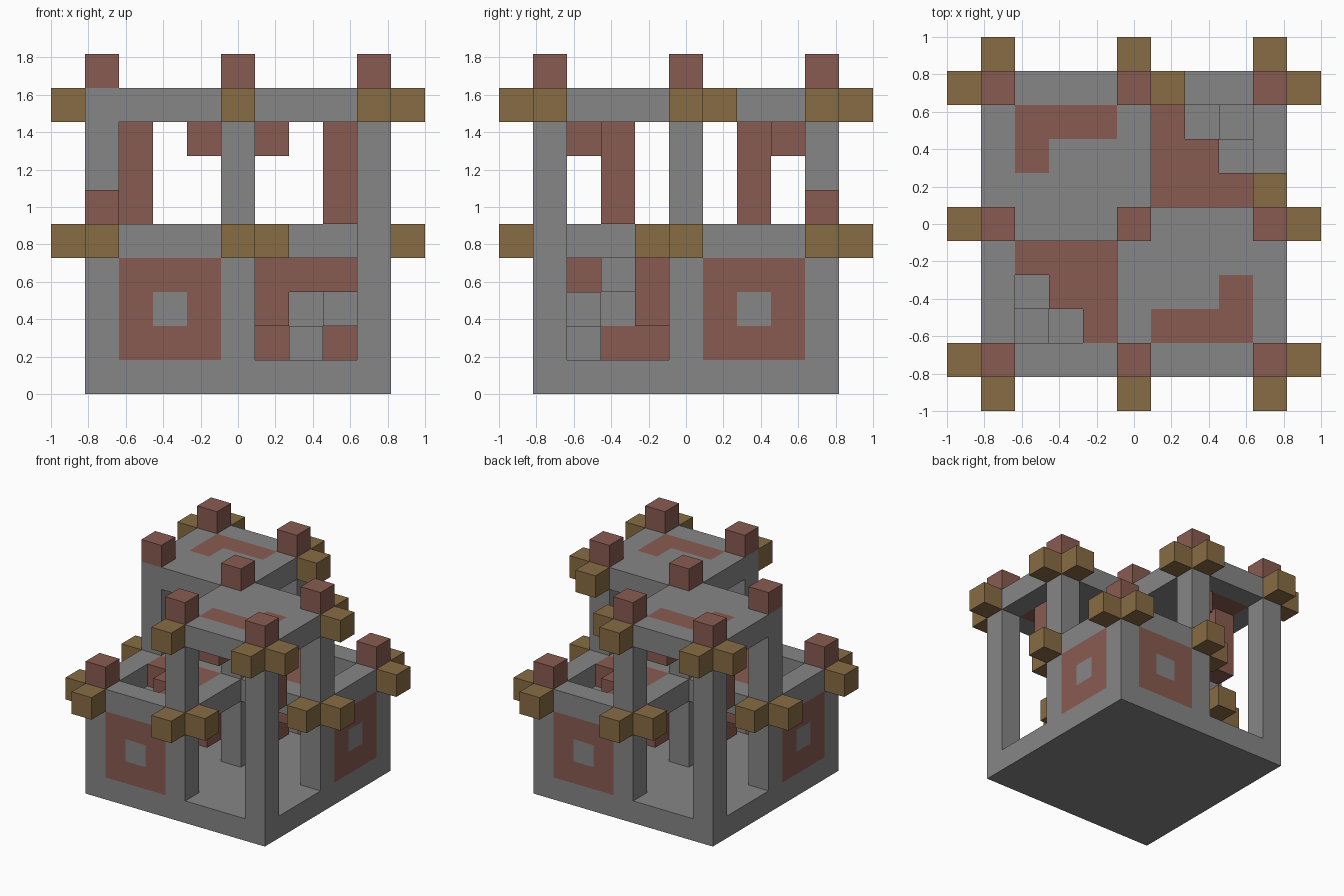
import bpy
import bmesh
from mathutils import Vector

cube = bpy.data.objects.get("Cube")
if cube:
    bpy.data.objects.remove(cube, do_unlink=True)

U = 2 / 11          # block size
cells = {}          # block position -> part name


def material(name, rgb):
    m = bpy.data.materials.new(name)
    m.use_nodes = True
    m.diffuse_color = (*rgb, 1)
    m.node_tree.nodes["Principled BSDF"].inputs["Base Color"].default_value = (*rgb, 1)
    return m


stone = material("grey stone", (0.24, 0.24, 0.24))
brick = material("red brick", (0.25, 0.105, 0.083))
wood = material("brown wood", (0.245, 0.15, 0.057))


def fill(part, xs, ys, zs, twin=True):
    """Fill a box of blocks, with a twin turned half a circle about z."""
    for x in range(xs[0], xs[1] + 1):
        for y in range(ys[0], ys[1] + 1):
            for z in range(zs[0], zs[1] + 1):
                cells[x, y, z] = part
                if twin:
                    cells[8 - x, 8 - y, z] = part


def block(part, x, y, z, twin=True):
    fill(part, (x, x), (y, y), (z, z), twin)


# Floor and tall columns
fill("floor", (0, 8), (0, 8), (0, 0), False)
for x, y in ((4, 0), (8, 0), (8, 4), (4, 4)):
    fill("columns", (x, x), (y, y), (1, 8))

# Upper roofs with an inlaid brick corner and hanging bricks
fill("roofs", (4, 8), (0, 4), (8, 8))
fill("roof_inlay", (5, 7), (1, 1), (8, 8))
block("roof_inlay", 7, 2, 8)
fill("hanging_bricks", (7, 7), (2, 2), (5, 7))
block("hanging_bricks", 5, 1, 7)

# Lower rooms: corner posts, top rim, outer walls with a stone centre
fill("corner_posts", (0, 0), (0, 0), (1, 4))
for a in (0, 4):
    fill("room_rims", (0, 4), (a, a), (4, 4))
    fill("room_rims", (a, a), (0, 4), (4, 4))
fill("columns", (4, 4), (4, 4), (1, 8))
fill("wall_panels", (1, 3), (0, 0), (1, 3))
fill("wall_panels", (0, 0), (1, 3), (1, 3))
block("wall_centres", 2, 0, 2)
block("wall_centres", 0, 2, 2)

# Upper floor of each room, its brackets and the winding steps
for y in (1, 2, 3):
    fill("room_decks", (4 - y, 3), (y, y), (4, 4))
fill("deck_brackets", (1, 3), (3, 3), (3, 3))
block("deck_brackets", 3, 3, 2)
for x, y, z in ((2, 1, 1), (1, 1, 2), (1, 2, 3)):
    block("steps", x, y, z)

# Brick pinnacles
for x, y in ((4, 0), (8, 0), (8, 4), (4, 4)):
    block("pinnacles", x, y, 9)
block("pinnacles", 0, 0, 5)

# Beam ends sticking out at the corners
for x, y in ((-1, 0), (0, -1), (4, -1), (5, 0), (-1, 4), (0, 5)):
    block("lower_beam_ends", x, y, 4)
for x, y in ((8, -1), (9, 0), (4, -1)):
    block("upper_beam_ends", x, y, 8)
for x, y in ((9, 4), (8, 5), (5, 8)):
    block("upper_beam_ends", x, y, 8, False)

# Turn every part into a mesh of its exposed faces
look = {"roof_inlay": brick, "hanging_bricks": brick, "wall_panels": brick,
        "room_decks": brick, "deck_brackets": brick, "pinnacles": brick,
        "lower_beam_ends": wood, "upper_beam_ends": wood}
axes = [Vector(v) for v in ((1, 0, 0), (0, 1, 0), (0, 0, 1))]

for part in sorted(set(cells.values())):
    bm = bmesh.new()
    for cell, owner in cells.items():
        if owner != part:
            continue
        centre = Vector(cell) + Vector((-4, -4, 0.5))
        for i in range(3):
            for sign in (1, -1):
                n = axes[i] * sign
                if tuple(int(c) for c in Vector(cell) + n) in cells:
                    continue
                a, b = axes[(i + 1) % 3], axes[(i + 2) % 3] * sign
                mid = centre + n / 2
                ring = (-a - b, a - b, a + b, b - a)
                bm.faces.new([bm.verts.new((mid + r / 2) * U) for r in ring])
    bmesh.ops.remove_doubles(bm, verts=bm.verts, dist=0.001)
    mesh = bpy.data.meshes.new(part)
    bm.to_mesh(mesh)
    bm.free()
    mesh.materials.append(look.get(part, stone))
    bpy.context.collection.objects.link(bpy.data.objects.new(part, mesh))
